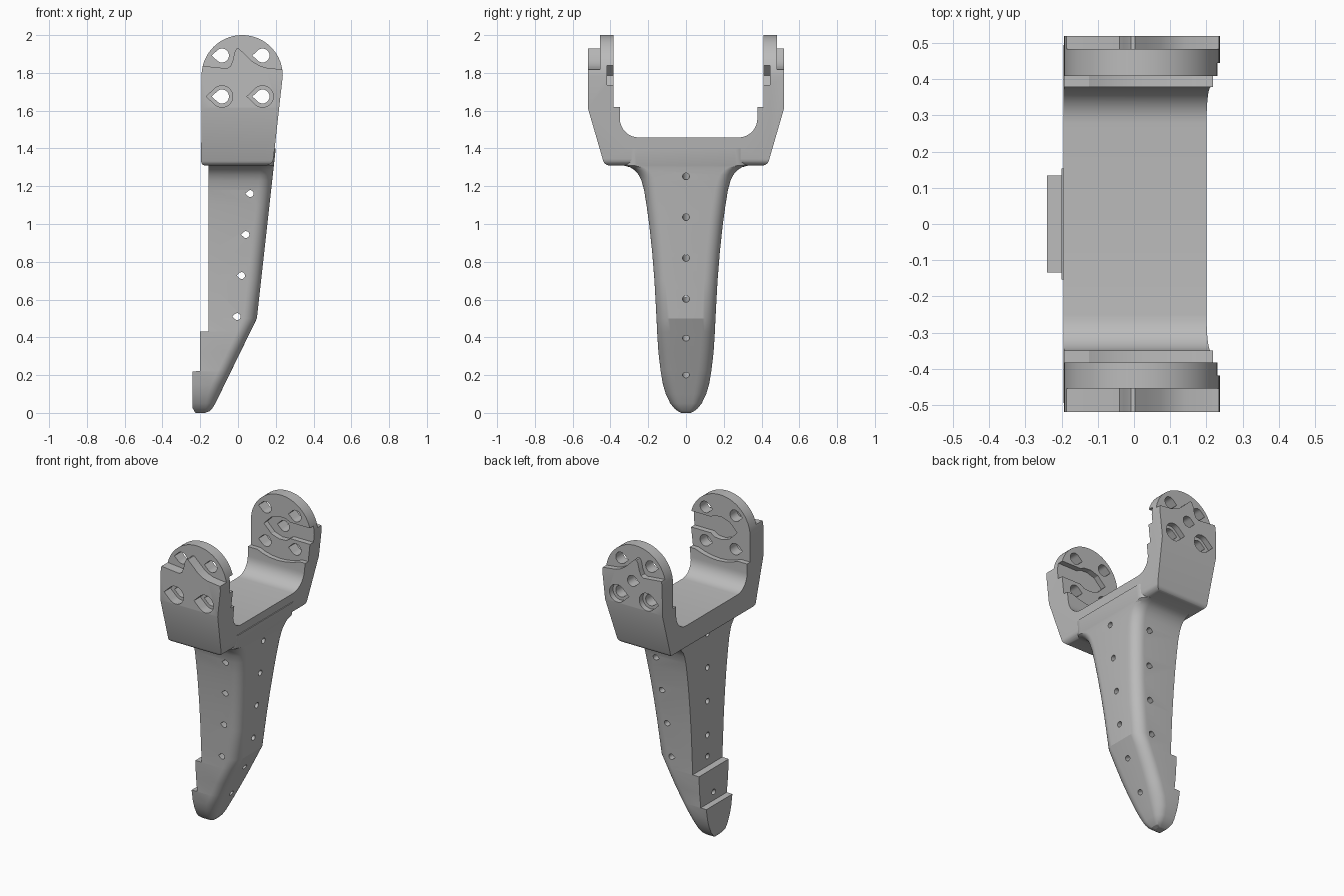
import bpy, bmesh
from math import sin, cos, pi, radians

old = bpy.data.objects.get("Cube")
if old:
    bpy.data.objects.remove(old, do_unlink=True)

grey = bpy.data.materials.new("plain grey")
grey.use_nodes = True
COLOUR = (0.5, 0.5, 0.5, 1)
grey.diffuse_color = COLOUR
grey.node_tree.nodes["Principled BSDF"].inputs["Base Color"].default_value = COLOUR


def loft(name, rings):
    """Skin a stack of equal-length closed rings and cap both ends."""
    bm = bmesh.new()
    rows = [[bm.verts.new(p) for p in ring] for ring in rings]
    n = len(rows[0])
    for low, high in zip(rows, rows[1:]):
        for i in range(n):
            j = (i + 1) % n
            bm.faces.new((low[i], low[j], high[j], high[i]))
    bm.faces.new(rows[0][::-1])
    bm.faces.new(rows[-1])
    bmesh.ops.recalc_face_normals(bm, faces=bm.faces)
    mesh = bpy.data.meshes.new(name)
    bm.to_mesh(mesh)
    bm.free()
    mesh.materials.append(grey)
    obj = bpy.data.objects.new(name, mesh)
    bpy.context.collection.objects.link(obj)
    return obj


def prism(name, pts, axis, a, b, lift=0):
    """Extrude a profile along x or y; lift tilts the far end upward."""
    place = (lambda t, u, v: (t, u, v)) if axis == "x" else (lambda t, u, v: (u, t, v))
    return loft(name, [[place(a, u, v) for u, v in pts],
                       [place(b, u, v + lift) for u, v in pts]])


def arc(cx, cz, r, start, end, n=8):
    angles = [radians(start + (end - start) * i / n) for i in range(n + 1)]
    return [(cx + r * cos(t), cz + r * sin(t)) for t in angles]


def teardrop(cx, cz, r):
    return arc(cx, cz, r, -135, 135, 24) + [(cx - r * 1.45, cz)]


def combine(target, tool, operation):
    tool.hide_render = True
    mod = target.modifiers.new(operation, "BOOLEAN")
    mod.operation, mod.object, mod.solver = operation, tool, "EXACT"
    bpy.context.view_layer.objects.active = target
    bpy.ops.object.modifier_apply(modifier=mod.name)
    bpy.data.objects.remove(tool, do_unlink=True)


# Tapered leg: height and half width, with two shelves on the -x side
WIDTHS = [(0, .025), (.008, .042), (.025, .063), (.05, .083), (.1, .107), (.15, .122),
          (.22, .134), (.221, .134), (.32, .146), (.43, .153), (.431, .153), (.5, .156),
          (.7, .167), (.85, .179), (1, .195), (1.1, .209), (1.18, .222), (1.23, .236),
          (1.26, .25), (1.285, .272), (1.3, .295), (1.31, .33), (1.4, .33)]


def front_x(z):
    if z < .04:
        return -.175 + .05 * (z / .04) ** .5
    return -.125 + (z - .04) * .489 if z < .5 else .1 + (z - .5) * .111


def leg_ring(z, w):
    back = -.24 if z <= .22 else -.2 if z <= .43 else -.155
    if z < .02:
        back += .015 - z * .7
    x = front_x(z)
    r = min(.07, w * .6, (x - back) * .6)
    outline = arc(x - r, w - r, r, 90, 0) + arc(x - r, r - w, r, 0, -90)
    return [(u, v, z) for u, v in outline + [(back, -w), (back, w)]]


body = loft("forked_bracket", [leg_ring(z, w) for z, w in WIDTHS])

# Fork head: u-shaped section trimmed by the rounded side outline
INNER_FRONT, INNER_BACK, FLOOR, R = -.35, .378, 1.458, .1
section = ([(-.52, 2.05), (-.52, 1.615)] + arc(-.405, 1.345, .035, 195, 270, 5)
           + arc(.405, 1.345, .035, -90, -15, 5) + [(.52, 1.615), (.52, 2.05), (INNER_BACK, 2.05)]
           + arc(INNER_BACK - R, FLOOR + R, R, 0, -90)
           + arc(INNER_FRONT + R, FLOOR + R, R, -90, -180) + [(INNER_FRONT, 2.05)])
head = prism("fork_head", section, "x", -.3, .3)
outline = (arc(-.175, 1.33, .02, 180, 270, 4) + arc(.148, 1.35, .04, -90, -7, 6)
           + arc(.022, 1.785, .215, 0, 180, 40))
combine(head, prism("side_outline", outline, "y", -.7, .7), "INTERSECT")
combine(body, head, "UNION")

# Both arms: (inner ledge, inner wall, disc outside, direction outward)
PEAK = [(-.3, 1.84), (-.18, 1.836), (-.06, 1.824), (-.04, 1.835), (-.028, 1.865),
        (-.018, 1.91), (-.008, 1.928), (.003, 1.93), (.03, 1.905), (.075, 1.862),
        (.11, 1.84), (.145, 1.828), (.3, 1.81)]
LEDGE = [(-.3, 1.62), (-.125, 1.62), (-.09, 1.605), (-.04, 1.592), (.02, 1.587),
         (.08, 1.592), (.13, 1.603), (.18, 1.62), (.3, 1.62)]
SLOT = ([(.3, 1.735), (.09, 1.735), (.06, 1.715), (.01, 1.712), (-.045, 1.73), (-.1, 1.785),
         (-.045, 1.84), (.01, 1.858), (.06, 1.855), (.09, 1.84), (.3, 1.84)])
TOP = [(.3, 2.1), (-.3, 2.1)]
for ledge, wall, disc, s in ((INNER_FRONT, -.383, -.455, -1), (INNER_BACK, .409, .483, 1)):
    combine(body, prism("boss_trim", PEAK + TOP, "y", disc, s * .6), "DIFFERENCE")
    combine(body, prism("disc_pocket", LEDGE + TOP, "y", ledge - s * .05, wall), "DIFFERENCE")
    combine(body, prism("slot", SLOT, "y", wall - s * .02, wall + s * .036), "DIFFERENCE")
    for x in (-.085, .13):
        for z in (1.675, 1.892):
            combine(body, prism("bolt_hole", teardrop(x, z, .037), "y", s * .3, s * .6), "DIFFERENCE")
        combine(body, prism("counterbore", teardrop(x, 1.675, .057), "y", disc, s * .6), "DIFFERENCE")

# Central hole through the back arm only
combine(body, prism("centre_hole", teardrop(.022, 1.785, .035), "y", .3, .6), "DIFFERENCE")

# Cross holes through the leg
for i in range(4):
    hole = teardrop(-.004 + i * .023, .51 + i * .217, .018)
    combine(body, prism("cross_hole", hole, "y", -.4, .4), "DIFFERENCE")

# Holes square to the sloping +x face
for z in (.2, .395, .603, .82, 1.036, 1.252):
    slope = .489 if z < .5 else .111
    start = z - slope * (.3 - front_x(z))
    hole = arc(0, start, .018, 0, 345, 23)
    combine(body, prism("face_hole", hole, "x", .3, -.3, slope * .6), "DIFFERENCE")

bpy.ops.object.select_all(action="DESELECT")
body.select_set(True)
bpy.context.view_layer.objects.active = body
bpy.ops.object.shade_smooth_by_angle(angle=radians(19))
